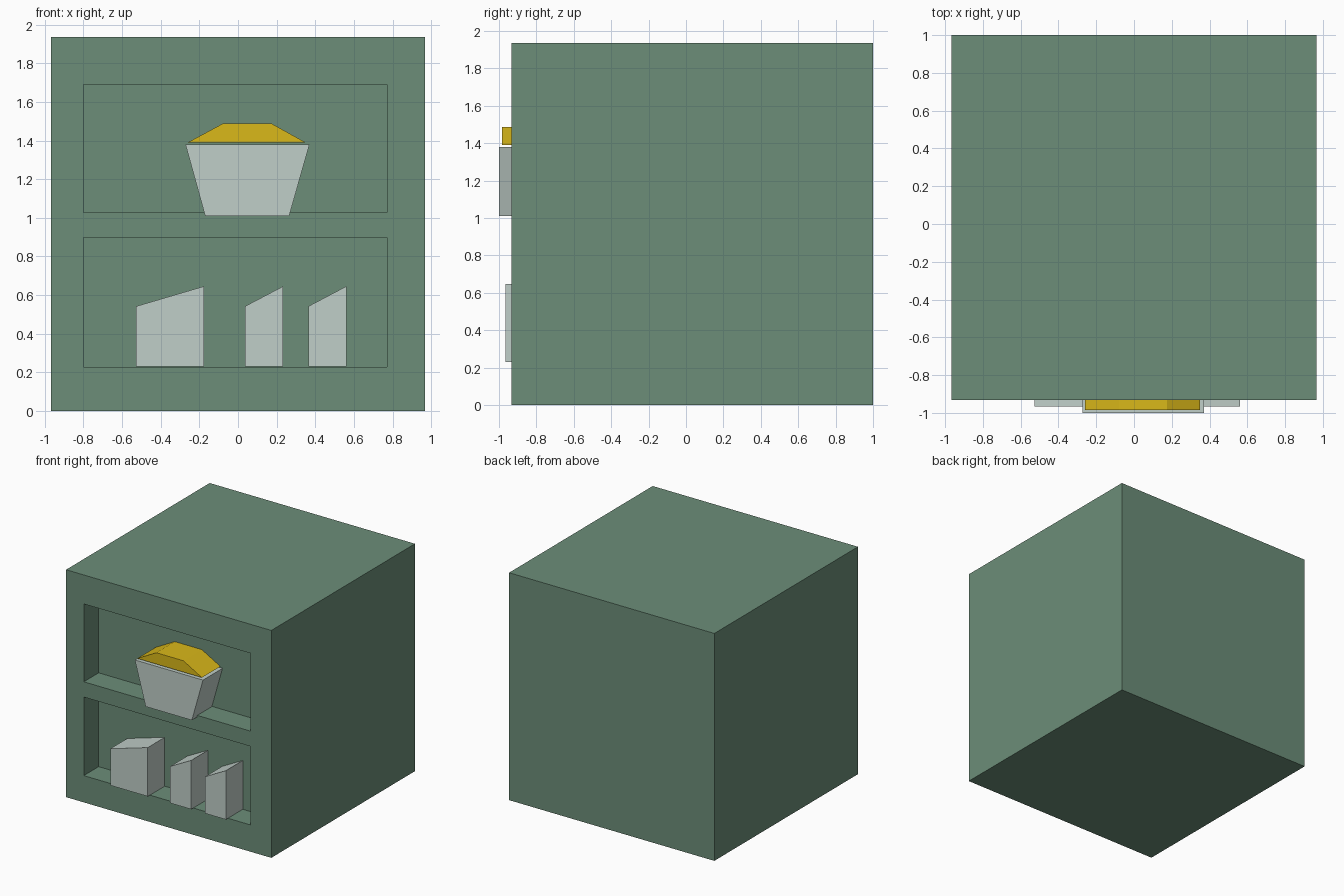
import bpy, bmesh

if "Cube" in bpy.data.objects:
    bpy.data.objects.remove(bpy.data.objects["Cube"])


def material(name, rgb):
    m = bpy.data.materials.new(name)
    m.diffuse_color = (*rgb, 1)
    m.use_nodes = True
    m.node_tree.nodes["Principled BSDF"].inputs["Base Color"].default_value = m.diffuse_color
    return m


green = material("green_paint", (0.15, 0.27, 0.19))
pale = material("pale_grey", (0.53, 0.62, 0.58))
yellow = material("yellow", (0.70, 0.48, 0.01))


def prism(name, profile, y0, y1, mat):
    """Extrude a front (x, z) outline from y0 back to y1."""
    bm = bmesh.new()
    face = bm.faces.new([bm.verts.new((x, y0, z)) for x, z in profile])
    ext = bmesh.ops.extrude_face_region(bm, geom=[face], use_keep_orig=True)
    verts = [g for g in ext["geom"] if isinstance(g, bmesh.types.BMVert)]
    bmesh.ops.translate(bm, verts=verts, vec=(0, y1 - y0, 0))
    bmesh.ops.recalc_face_normals(bm, faces=bm.faces)
    mesh = bpy.data.meshes.new(name)
    bm.to_mesh(mesh)
    bm.free()
    mesh.materials.append(mat)
    obj = bpy.data.objects.new(name, mesh)
    bpy.context.collection.objects.link(obj)
    return obj


def rect(x0, x1, z0, z1):
    return [(x0, z0), (x1, z0), (x1, z1), (x0, z1)]


FRONT, BACK, RECESS = -0.933, 1.0, -0.733

# Cabinet block with two shelf recesses cut into the front
cabinet = prism("cabinet", rect(-0.967, 0.967, 0, 1.937), FRONT, BACK, green)
for z0, z1 in ((0.228, 0.897), (1.027, 1.69)):
    cutter = prism("recess_cutter", rect(-0.80, 0.77, z0, z1), FRONT - 0.2, RECESS, green)
    cutter.hide_render = True
    mod = cabinet.modifiers.new("recess", 'BOOLEAN')
    mod.operation = 'DIFFERENCE'
    mod.solver = 'EXACT'
    mod.object = cutter
    bpy.context.view_layer.objects.active = cabinet
    bpy.ops.object.modifier_apply(modifier=mod.name)
    bpy.data.objects.remove(cutter)

# Tapered tub on the upper shelf with its heaped contents
prism("tub", [(-0.17, 1.01), (0.265, 1.01), (0.37, 1.38), (-0.272, 1.38)],
      -1.0, -0.737, pale)
prism("tub_contents", [(-0.26, 1.39), (0.35, 1.39), (0.175, 1.487), (-0.08, 1.487)],
      -0.985, -0.737, yellow)

# Slant-topped boxes on the lower shelf
for i, (x0, x1) in enumerate(((-0.528, -0.175), (0.036, 0.234), (0.364, 0.561))):
    prism(f"slanted_box_{i + 1}",
          [(x0, 0.23), (x1, 0.23), (x1, 0.646), (x0, 0.542)], -0.965, -0.737, pale)
